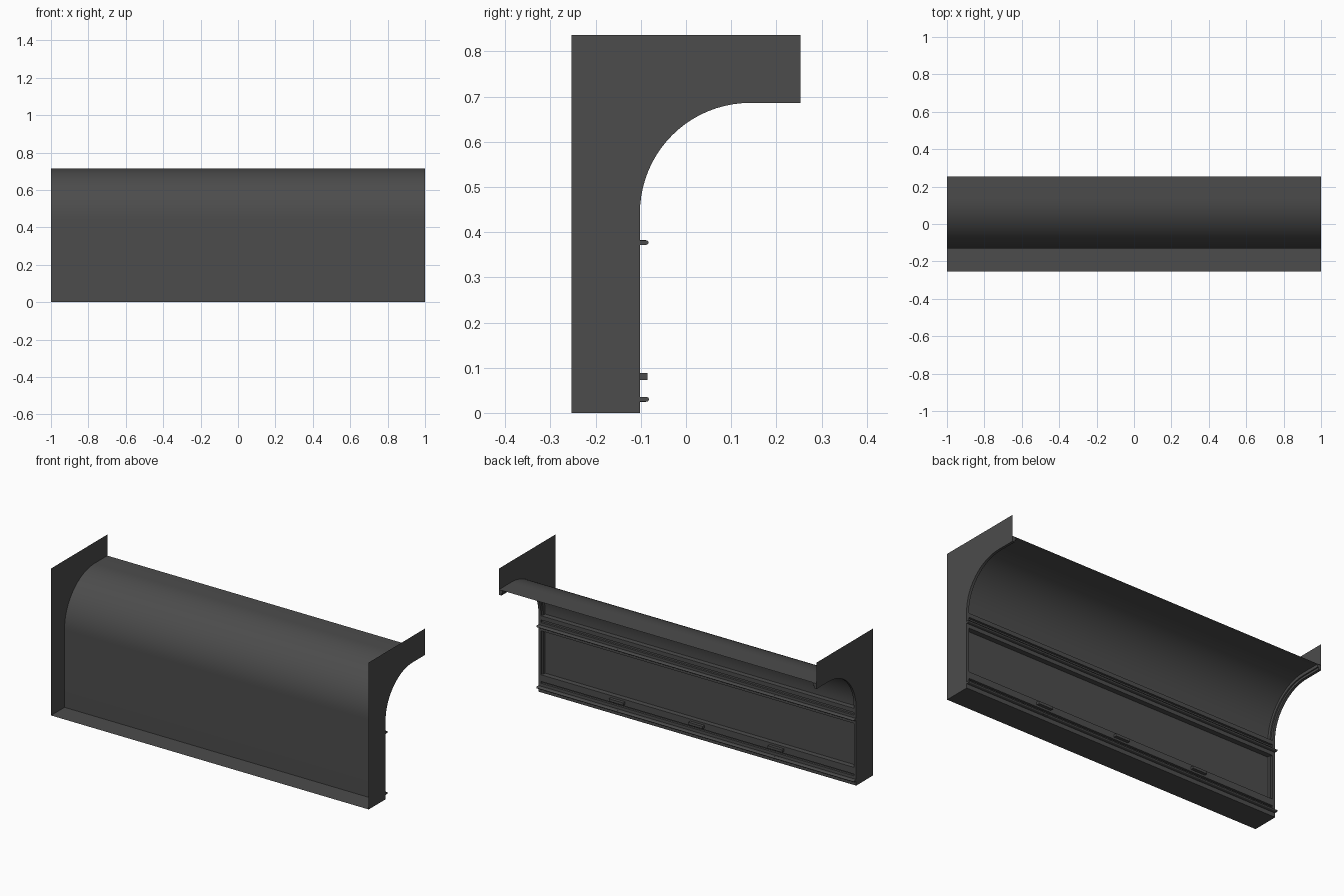
import bpy, bmesh, math

if "Cube" in bpy.data.objects:
    bpy.data.objects.remove(bpy.data.objects["Cube"])

CY, CZ = 0.142, 0.442      # centre of the cove arc (y, z)
R_IN, R_OUT = 0.244, 0.274 # rib face radius and sheet radius
YB, YF = -0.253, 0.253     # depth limits
N = 20

# Dark charcoal finish for every part
DARK = bpy.data.materials.new("charcoal")
DARK.diffuse_color = (0.072, 0.072, 0.072, 1)
DARK.use_nodes = True
DARK.node_tree.nodes["Principled BSDF"].inputs["Base Color"].default_value = DARK.diffuse_color


def cove(r, z0=0.0):
    """Wall line, quarter arc and flat ceiling lip as (y, z) points."""
    pts = [(CY - r, z0)]
    for i in range(N + 1):
        a = math.pi - math.pi / 2 * i / N
        pts.append((CY + r * math.cos(a), CZ + r * math.sin(a)))
    pts.append((YF, CZ + r))
    return pts


def make(name, bm, smooth=False):
    bmesh.ops.recalc_face_normals(bm, faces=bm.faces)
    me = bpy.data.meshes.new(name)
    bm.to_mesh(me)
    bm.free()
    me.materials.append(DARK)
    ob = bpy.data.objects.new(name, me)
    bpy.context.collection.objects.link(ob)
    if smooth:
        bpy.ops.object.select_all(action='DESELECT')
        ob.select_set(True)
        bpy.context.view_layer.objects.active = ob
        bpy.ops.object.shade_smooth_by_angle(angle=math.radians(30))
    return ob


def sweep(name, pts, x0, x1, closed=True, smooth=False):
    """Extrude a (y, z) profile along x; closed profiles get end caps."""
    bm = bmesh.new()
    a = [bm.verts.new((x0, y, z)) for y, z in pts]
    b = [bm.verts.new((x1, y, z)) for y, z in pts]
    n = len(pts)
    for i in range(n if closed else n - 1):
        j = (i + 1) % n
        bm.faces.new((a[i], a[j], b[j], b[i]))
    if closed:
        bm.faces.new(a)
        bm.faces.new(b)
    return make(name, bm, smooth)


def rect(y0, y1, z0, z1):
    return [(y0, z0), (y1, z0), (y1, z1), (y0, z1)]


def rail(y0, y1, z, r):
    """Flat bar section with a rounded nose on +y."""
    nose = [(y1 - r + r * math.cos(t), z + r * math.sin(t))
            for t in [math.pi * (i / 8 - 0.5) for i in range(9)]]
    return [(y0, z - r)] + nose + [(y0, z + r)]


YS = CY - R_OUT   # sheet plane
YW = CY - R_IN    # trim face plane

# Thin curved wall sheet and the floor strip
sweep("wall_sheet", cove(R_OUT), -1, 1, closed=False, smooth=True)
sweep("floor_strip", [(YB, 0), (YW, 0)], -1, 1, closed=False)

# Flat end plates and raised ribs beside them
for s, side in ((-1, "left"), (1, "right")):
    bm = bmesh.new()
    outline = [(YB, 0)] + cove(R_IN) + [(YF, 0.836), (YB, 0.836)]
    bm.faces.new([bm.verts.new((s, y, z)) for y, z in outline])
    make("end_plate_" + side, bm)
    for label, r, w0, w1 in (("rib", R_IN, 0.985, 0.9995),
                             ("rib_step", R_IN + 0.012, 0.978, 0.985)):
        ring = cove(r, 0.001) + cove(R_OUT - 0.001, 0.001)[::-1]
        sweep(f"{label}_{side}", ring, s * w0, s * w1, smooth=True)

# Horizontal trim bands framing the recessed panel
bands = {"skirting": (0.001, 0.052, YW), "skirting_groove": (0.052, 0.062, YW - 0.012),
         "panel_sill": (0.062, 0.1, YW), "panel_head": (0.35, 0.397, YW),
         "head_groove": (0.397, 0.412, YW - 0.012), "cove_ledge": (0.412, 0.436, YW)}
for name, (z0, z1, y) in bands.items():
    sweep(name, rect(YS + 0.001, y, z0, z1), -0.985, 0.985)

# Rounded rails
sweep("upper_rail", rail(YW, -0.083, 0.377, 0.005), -1, 1, smooth=True)
sweep("lower_rail", rail(YW, -0.082, 0.03, 0.005), -1, 1, smooth=True)

# Rail clips behind the rounded nose, and small boxes on the sill
for x in (-0.5, 0.5):
    for z in (0.377, 0.03):
        sweep("rail_clip", rect(YW, -0.088, z - 0.0055, z + 0.0055), x - 0.012, x + 0.012)
for x in (-0.5, 0, 0.5):
    sweep("sill_box", rect(YW, -0.085, 0.073, 0.088), x - 0.045, x + 0.045)
